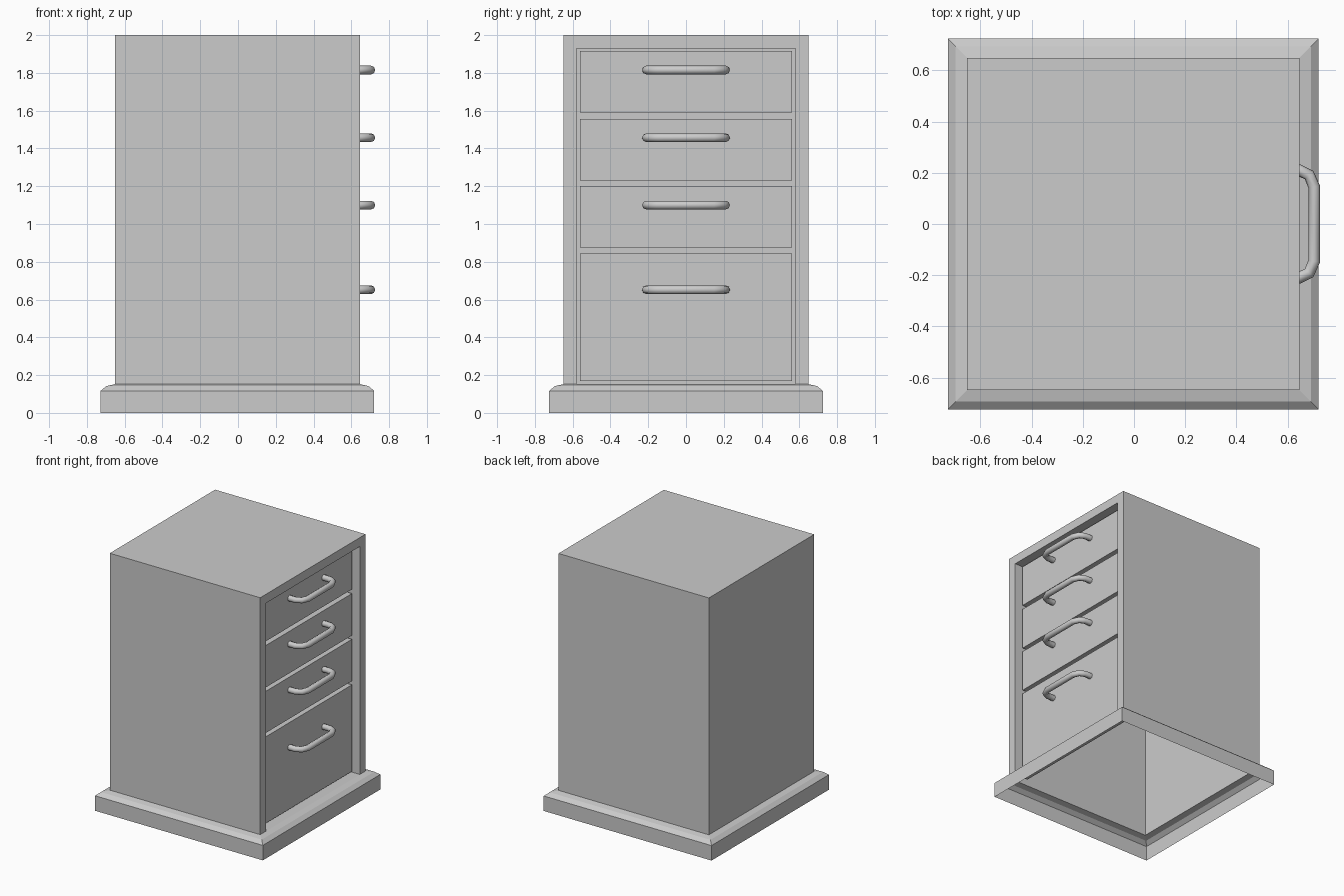
import bpy, bmesh

if "Cube" in bpy.data.objects:
    bpy.data.objects.remove(bpy.data.objects["Cube"])

CX = -0.003                      # cabinet centre; handles reach a little further in +x
HALF = 0.649                     # half width of the carcass
FRONT = CX + HALF                # plane of the drawer side
BACK = 0.53                      # back of the drawer recess
FACE = 0.592                     # drawer front plane
TOP, FOOT = 2.0, 0.152


def finish(name, bm):
    bmesh.ops.remove_doubles(bm, verts=bm.verts, dist=1e-5)
    me = bpy.data.meshes.new(name)
    bm.to_mesh(me)
    bm.free()
    ob = bpy.data.objects.new(name, me)
    bpy.context.collection.objects.link(ob)
    return ob


def face(bm, pts):
    return bm.faces.new([bm.verts.new(p) for p in pts])


def square(h, z):
    return [(CX + sx * h, sy * h, z) for sx, sy in ((-1, -1), (1, -1), (1, 1), (-1, 1))]


# plinth: open skirt with a chamfer and a sloping top
bm = bmesh.new()
rings = [square(h, z) for h, z in ((0.724, 0), (0.724, 0.117), (0.694, 0.142), (HALF, FOOT))]
for lo, hi in zip(rings, rings[1:]):
    for i in range(4):
        j = (i + 1) % 4
        face(bm, (lo[i], lo[j], hi[j], hi[i]))
finish("plinth", bm)

# carcass: hollow shell, open below, with a framed recess on the drawer side
bm = bmesh.new()
lo, hi = square(HALF, FOOT), square(HALF, TOP)
for i in (0, 2, 3):
    j = (i + 1) % 4
    face(bm, (lo[i], lo[j], hi[j], hi[i]))
face(bm, hi)
outer = [(-HALF, FOOT), (-HALF, TOP), (HALF, TOP), (HALF, FOOT)]
inner = [(-0.58, FOOT), (-0.58, 1.93), (0.58, 1.93), (0.58, FOOT)]
for i in range(3):
    a, b, c, d = outer[i], outer[i + 1], inner[i + 1], inner[i]
    face(bm, [(FRONT, *p) for p in (d, c, b, a)])
for i in range(4):
    a, b = inner[i], inner[(i + 1) % 4]
    face(bm, [(FRONT, *a), (BACK, *a), (BACK, *b), (FRONT, *b)])
face(bm, [(BACK, *p) for p in reversed(inner)])
finish("carcass", bm)


# drawers: plain boxes set in the recess
def drawer(name, z0, z1):
    bm = bmesh.new()
    bmesh.ops.create_cube(bm, size=1)
    for v in bm.verts:
        v.co.x = FACE if v.co.x > 0 else BACK
        v.co.y *= 1.12
        v.co.z = z1 if v.co.z > 0 else z0
    finish(name, bm)


# handles: eight-sided bent tube
def handle(name, z):
    half = [(FACE - 0.005, 0.21), (0.645, 0.21), (0.684, 0.191), (0.704, 0.145)]
    path = half + [(x, -y) for x, y in reversed(half)]
    cu = bpy.data.curves.new(name + "_path", 'CURVE')
    cu.dimensions = '3D'
    cu.bevel_depth = 0.023
    cu.bevel_resolution = 2
    sp = cu.splines.new('POLY')
    sp.points.add(len(path) - 1)
    for p, (x, y) in zip(sp.points, path):
        p.co = (x, y, z, 1)
    tmp = bpy.data.objects.new(name + "_path", cu)
    bpy.context.collection.objects.link(tmp)
    bpy.context.view_layer.update()
    deps = bpy.context.evaluated_depsgraph_get()
    me = bpy.data.meshes.new_from_object(tmp.evaluated_get(deps))
    bpy.data.objects.remove(tmp)
    me.shade_smooth()
    bpy.context.collection.objects.link(bpy.data.objects.new(name, me))


for n, (z0, z1, zh) in enumerate(((1.59, 1.915, 1.815), (1.23, 1.557, 1.457),
                                  (0.875, 1.2, 1.1), (0.17, 0.845, 0.652)), 1):
    drawer(f"drawer_{n}", z0, z1)
    handle(f"drawer_handle_{n}", zh)
